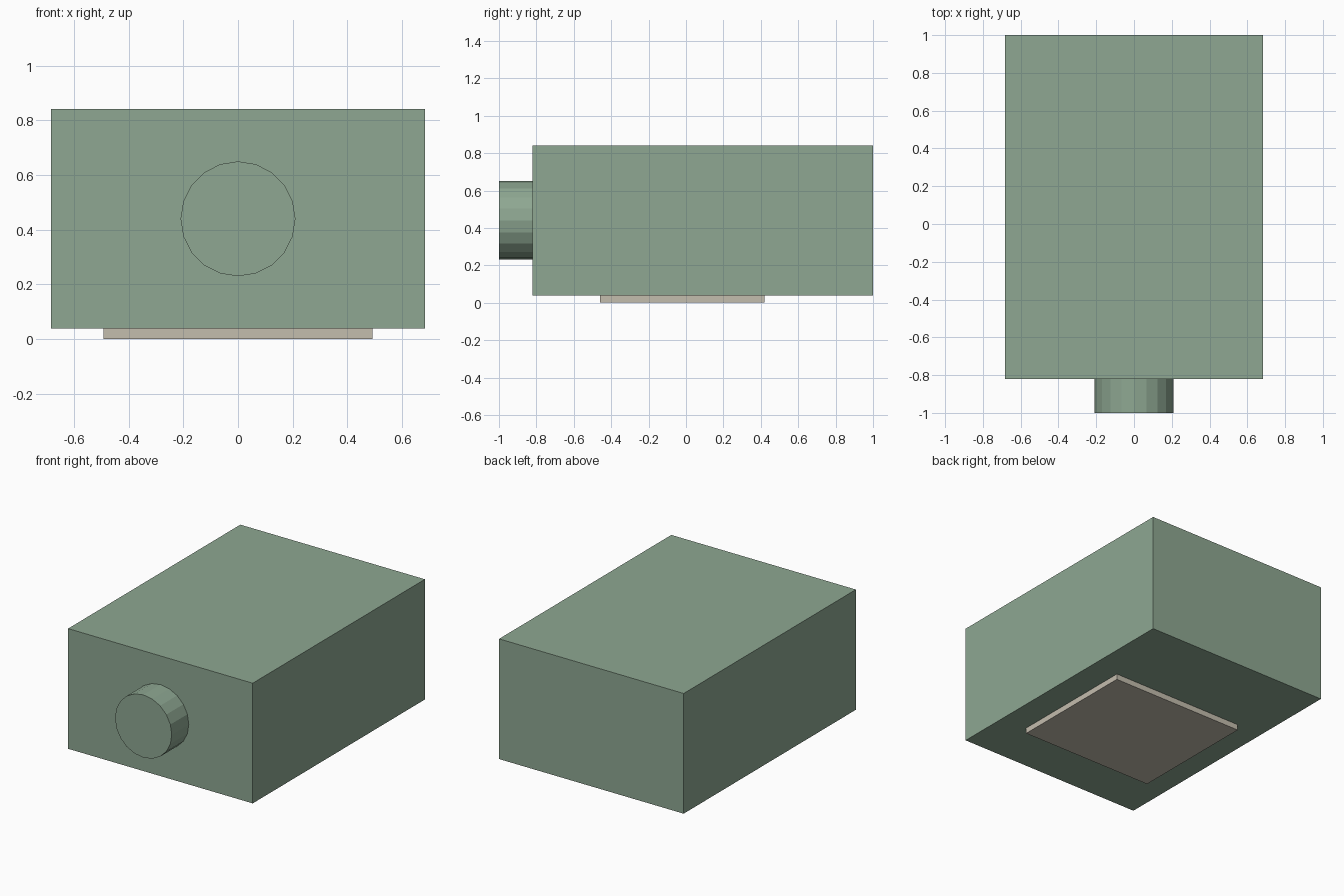
import bpy, math

if "Cube" in bpy.data.objects:
    bpy.data.objects.remove(bpy.data.objects["Cube"])


def material(name, rgb):
    # Convert 0-255 display values to linear
    def lin(c):
        c /= 255
        return c / 12.92 if c <= 0.04045 else ((c + 0.055) / 1.055) ** 2.4
    m = bpy.data.materials.new(name)
    m.diffuse_color = (*[lin(c) for c in rgb], 1)
    m.use_nodes = True
    m.node_tree.nodes["Principled BSDF"].inputs["Base Color"].default_value = m.diffuse_color
    return m


def box(name, lo, hi, mat):
    bpy.ops.mesh.primitive_cube_add(size=1, location=[(a + b) / 2 for a, b in zip(lo, hi)])
    ob = bpy.context.object
    ob.name = name
    ob.scale = [b - a for a, b in zip(lo, hi)]
    bpy.ops.object.transform_apply(location=False, rotation=False, scale=True)
    ob.data.materials.append(mat)


green = material("sage green", (142, 167, 146))
beige = material("warm beige", (196, 189, 174))

# Main housing
box("housing", (-0.683, -0.82, 0.038), (0.683, 1.0, 0.842), green)

# Thin plate under the housing
box("base_plate", (-0.492, -0.46, 0.0), (0.492, 0.42, 0.038), beige)

# Round 20-sided spout on the front
bpy.ops.mesh.primitive_cylinder_add(vertices=20, radius=0.21, depth=0.18,
                                    location=(0, -0.91, 0.44),
                                    rotation=(math.pi / 2, 0, 0))
spout = bpy.context.object
spout.name = "front_spout"
spout.data.materials.append(green)
